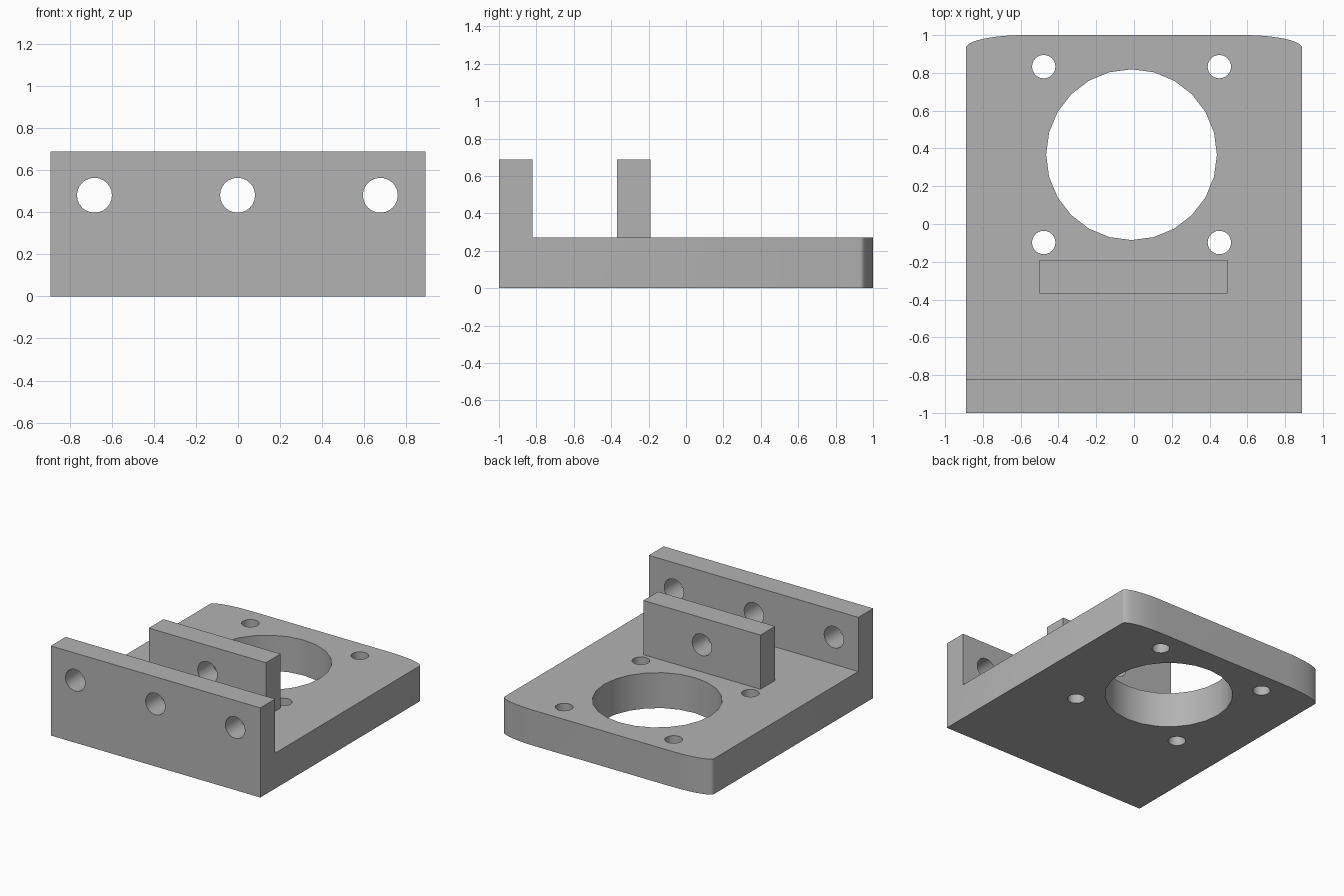
import bpy
import bmesh
from math import pi, cos, sin, radians
from mathutils import Vector, Matrix

cube = bpy.data.objects.get("Cube")
if cube:
    bpy.data.objects.remove(cube, do_unlink=True)

HALF_W, BASE_H, TOP_H, WALL_T = 0.89, 0.272, 0.688, 0.18

grey = bpy.data.materials.new("plain grey")
grey.use_nodes = True
color = (0.45, 0.45, 0.45, 1)
grey.diffuse_color = color
grey.node_tree.nodes["Principled BSDF"].inputs["Base Color"].default_value = color


def prism(name, points, direction):
    """Extrude a closed outline along a direction."""
    bm = bmesh.new()
    face = bm.faces.new([bm.verts.new(p) for p in points])
    side = bmesh.ops.extrude_face_region(bm, geom=[face])["geom"]
    verts = [v for v in side if isinstance(v, bmesh.types.BMVert)]
    bmesh.ops.translate(bm, verts=verts, vec=Vector(direction))
    bmesh.ops.recalc_face_normals(bm, faces=bm.faces)
    mesh = bpy.data.meshes.new(name)
    bm.to_mesh(mesh)
    bm.free()
    mesh.materials.append(grey)
    obj = bpy.data.objects.new(name, mesh)
    bpy.context.collection.objects.link(obj)
    return obj


def cylinder(name, center, radius, axis, sides=24):
    """Drill-shaped cutter along the y or z axis."""
    points = []
    for i in range(sides):
        a = 2 * pi * i / sides
        u, v = radius * cos(a), radius * sin(a)
        offset = (u, v, -0.5) if axis == "z" else (u, -0.5, v)
        points.append(Vector(center) + Vector(offset))
    return prism(name, points, (0, 0, 1) if axis == "z" else (0, 1, 0))


def combine(obj, cutter, operation="DIFFERENCE"):
    """Apply a boolean and discard the cutter."""
    mod = obj.modifiers.new("cut", "BOOLEAN")
    mod.operation, mod.solver, mod.object = operation, "EXACT", cutter
    bpy.ops.object.select_all(action="DESELECT")
    bpy.context.view_layer.objects.active = obj
    obj.select_set(True)
    bpy.ops.object.modifier_apply(modifier=mod.name)
    bpy.data.objects.remove(cutter, do_unlink=True)


# L-shaped bracket: base plate and upright front wall
profile = [(-1, 0), (1, 0), (1, BASE_H), (WALL_T - 1, BASE_H),
           (WALL_T - 1, TOP_H), (-1, TOP_H)]
bracket = prism("bracket", [(-1.2, y, z) for y, z in profile], (2.4, 0, 0))

# Plan outline with softly curved rear corners
corner_x, corner_y, steps = 0.31, 0.068, 12
arc = []
for i in range(steps + 1):
    a = pi / 2 * i / steps
    arc.append((HALF_W - corner_x + corner_x * cos(a), 1 - corner_y + corner_y * sin(a)))
outline = [(-HALF_W, -1.2), (HALF_W, -1.2)] + arc + [(-x, y) for x, y in reversed(arc)]
plan = prism("plan_cutter", [(x, y, -0.2) for x, y in outline], (0, 0, 1.4))
combine(bracket, plan, "INTERSECT")

# Large opening and four screw holes through the base
combine(bracket, cylinder("opening_cutter", (-0.013, 0.367, 0.1), 0.452, "z"))
for x in (-0.478, 0.452):
    for y in (-0.098, 0.833):
        combine(bracket, cylinder("screw_cutter", (x, y, 0.1), 0.062, "z"))

# Three holes through the front wall
for x in (-0.682, -0.002, 0.676):
    combine(bracket, cylinder("wall_cutter", (x, -0.92, 0.48), 0.083, "y"))

# Inner upright with one hole
rib = prism("inner_upright", [(-0.5, -0.368, BASE_H), (0.495, -0.368, BASE_H),
                              (0.495, -0.19, BASE_H), (-0.5, -0.19, BASE_H)],
            (0, 0, TOP_H - BASE_H))
combine(rib, cylinder("upright_cutter", (-0.002, -0.28, 0.48), 0.083, "y"))

# Smooth the bores and curved corners, keep edges crisp
for obj in (bracket, rib):
    bpy.ops.object.select_all(action="DESELECT")
    obj.select_set(True)
    bpy.context.view_layer.objects.active = obj
    bpy.ops.object.shade_smooth_by_angle(angle=radians(30))
